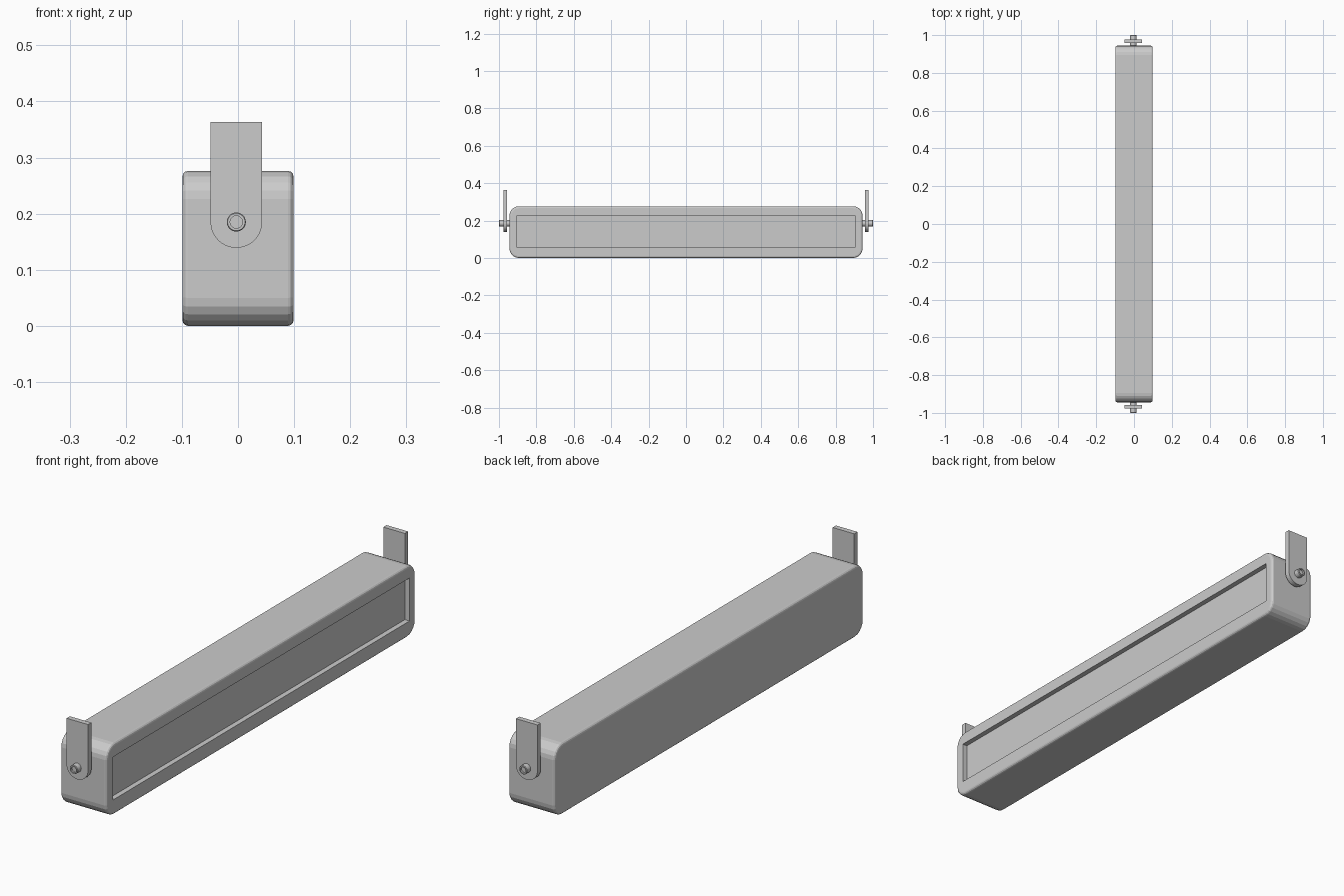
import bpy, bmesh, math
from mathutils import Vector

if "Cube" in bpy.data.objects:
    bpy.data.objects.remove(bpy.data.objects["Cube"])


def make_object(name, bm):
    bmesh.ops.recalc_face_normals(bm, faces=bm.faces)
    mesh = bpy.data.meshes.new(name)
    bm.to_mesh(mesh)
    bm.free()
    obj = bpy.data.objects.new(name, mesh)
    bpy.context.collection.objects.link(obj)
    return obj


def arc(cx, cy, r, start, end, steps):
    angles = [math.radians(start + (end - start) * i / steps) for i in range(steps + 1)]
    return [(cx + r * math.cos(a), cy + r * math.sin(a)) for a in angles]


def extrude_profile(points, direction):
    bm = bmesh.new()
    face = bm.faces.new([bm.verts.new(p) for p in points])
    new = bmesh.ops.extrude_face_region(bm, geom=[face], use_keep_orig=True)
    moved = [v for v in new["geom"] if isinstance(v, bmesh.types.BMVert)]
    bmesh.ops.translate(bm, verts=moved, vec=Vector(direction))
    return bm


# Housing: rounded side profile extruded across its width, softened rims
HX, HY, TOP, R = 0.099, 0.944, 0.276, 0.05
profile = (arc(HY - R, TOP - R, R, 0, 90, 5) + arc(-HY + R, TOP - R, R, 90, 180, 5)
           + arc(-HY + R, R, R, 180, 270, 5) + arc(HY - R, R, R, 270, 360, 5))
bm = extrude_profile([(-HX, y, z) for y, z in profile], (2 * HX, 0, 0))
rims = [e for e in bm.edges if abs(e.verts[0].co.x - e.verts[1].co.x) < 1e-5]
bmesh.ops.bevel(bm, geom=rims, offset=0.01, segments=3, profile=0.5, affect='EDGES')
housing = make_object("housing", bm)

# Recessed light panel on the right side
bm = bmesh.new()
bmesh.ops.create_cube(bm, size=1)
bmesh.ops.scale(bm, verts=bm.verts, vec=(0.1, 1.812, 0.166))
bmesh.ops.translate(bm, verts=bm.verts, vec=(HX - 0.02 + 0.05, 0, 0.142))
cutter = make_object("recess_cutter", bm)
cutter.hide_render = True
cutter.hide_viewport = True
cut = housing.modifiers.new("recess", 'BOOLEAN')
cut.operation = 'DIFFERENCE'
cut.solver = 'EXACT'
cut.object = cutter

# Mounting bracket and pivot bolt at each end
PX, PZ, BR = -0.003, 0.185, 0.046
SIDES = 32
bolt_rings = [(0.93, 0.017), (0.998, 0.017), (1.0, 0.0155), (1.0, 0.011), (0.993, 0.011)]
for label, s in (("front", -1), ("back", 1)):
    outline = [(PX + BR, 0.363), (PX - BR, 0.363)] + arc(PX, PZ, BR, 180, 360, 20)
    bm = extrude_profile([(x, s * 0.957, z) for x, z in outline], (0, s * 0.02, 0))
    make_object(label + "_bracket", bm)

    # Bolt with a shallow socket in its head
    bm = bmesh.new()
    rings = []
    for y, r in bolt_rings:
        circle = arc(PX, PZ, r, 0, 360, SIDES)[:-1]
        rings.append([bm.verts.new((x, s * y, z)) for x, z in circle])
    for a, b in zip(rings, rings[1:]):
        for i in range(SIDES):
            j = (i + 1) % SIDES
            bm.faces.new((a[i], a[j], b[j], b[i]))
    bm.faces.new(rings[0])
    bm.faces.new(rings[-1])
    bolt = make_object(label + "_bolt", bm)
    bpy.ops.object.select_all(action='DESELECT')
    bolt.select_set(True)
    bpy.context.view_layer.objects.active = bolt
    bpy.ops.object.shade_smooth_by_angle(angle=math.radians(30))
